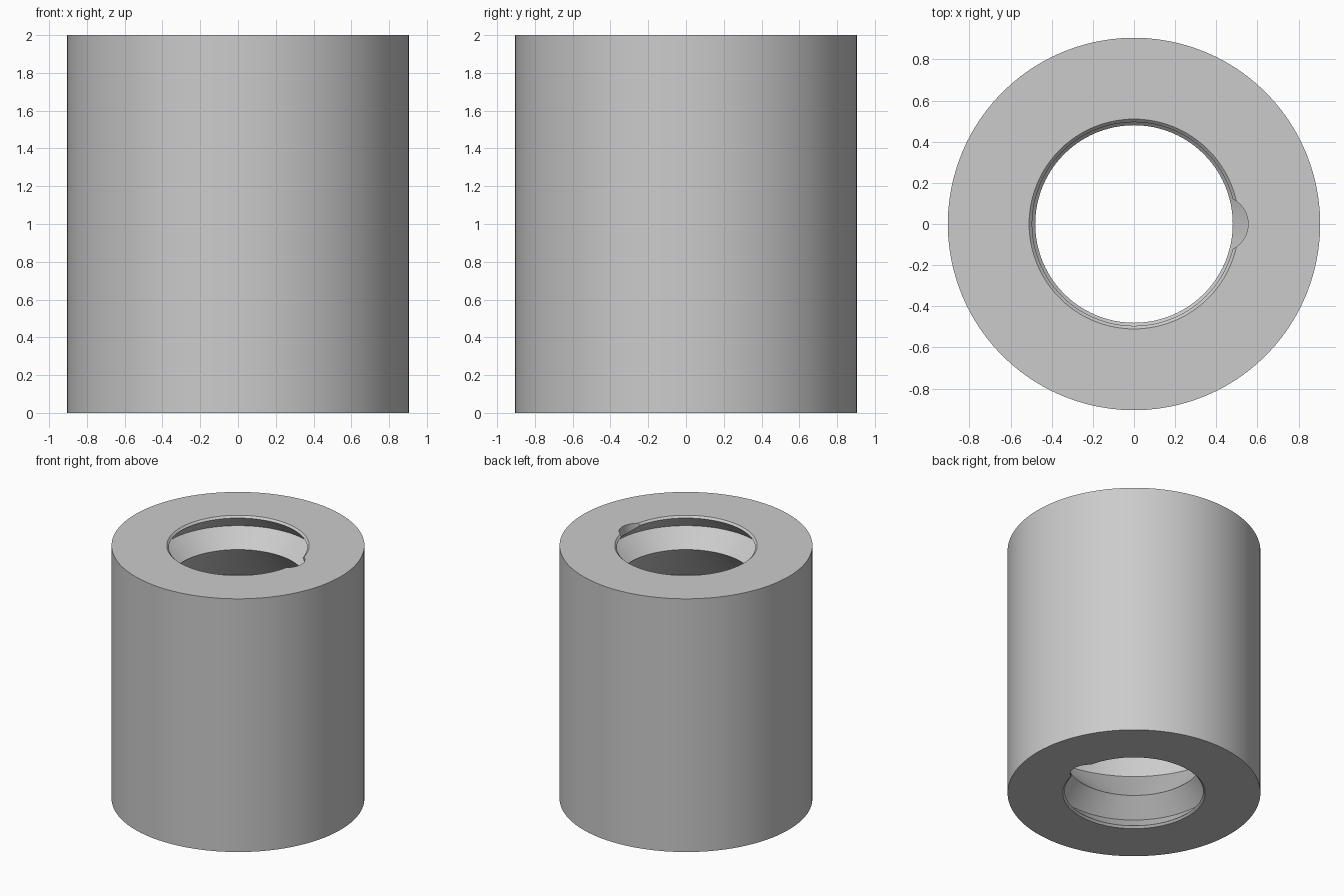
import bpy, bmesh, math

if "Cube" in bpy.data.objects:
    bpy.data.objects.remove(bpy.data.objects["Cube"], do_unlink=True)

HEIGHT = 2.0
SEGMENTS = 96

grey = bpy.data.materials.new("plain grey")
grey.use_nodes = True
colour = (0.6, 0.6, 0.6, 1)
grey.diffuse_color = colour
grey.node_tree.nodes["Principled BSDF"].inputs["Base Color"].default_value = colour

# Bore profile as (radius, depth from the end face), the same at both ends:
# chamfer, lip, ring groove, throat, inner chamber
half = [(0.905, 0), (0.51, 0), (0.495, 0.015), (0.609, 0.128),
        (0.48, 0.257), (0.83, 0.615)]
profile = [(r, HEIGHT - d) for r, d in half] + [(r, d) for r, d in reversed(half)]

# Sleeve: the closed profile spun round the z axis
bm = bmesh.new()
ring = [bm.verts.new((r, 0, z)) for r, z in profile]
edges = [bm.edges.new((ring[i - 1], ring[i])) for i in range(len(ring))]
bmesh.ops.spin(bm, geom=ring + edges, cent=(0, 0, 0), axis=(0, 0, 1),
               angle=math.tau, steps=SEGMENTS, use_merge=True)
bmesh.ops.remove_doubles(bm, verts=bm.verts[:], dist=0.0005)
bmesh.ops.recalc_face_normals(bm, faces=bm.faces[:])
mesh = bpy.data.meshes.new("sleeve")
bm.to_mesh(mesh)
bm.free()
mesh.materials.append(grey)
sleeve = bpy.data.objects.new("sleeve", mesh)
bpy.context.collection.objects.link(sleeve)


# Round entry notch through the lip into the groove, at each end
def cut_notch(name, z):
    bpy.ops.mesh.primitive_cylinder_add(vertices=48, radius=0.135, depth=0.26,
                                        location=(0.42, 0, z))
    cutter = bpy.context.object
    cutter.name = name
    cutter.hide_render = True
    cutter.data.materials.append(grey)
    mod = sleeve.modifiers.new(name, 'BOOLEAN')
    mod.operation = 'DIFFERENCE'
    mod.solver = 'EXACT'
    mod.object = cutter
    bpy.ops.object.select_all(action='DESELECT')
    bpy.context.view_layer.objects.active = sleeve
    sleeve.select_set(True)
    bpy.ops.object.modifier_apply(modifier=mod.name)
    bpy.data.objects.remove(cutter, do_unlink=True)


cut_notch("top_notch_cutter", HEIGHT)
cut_notch("bottom_notch_cutter", 0)

bpy.ops.object.shade_smooth_by_angle(angle=math.radians(25))
